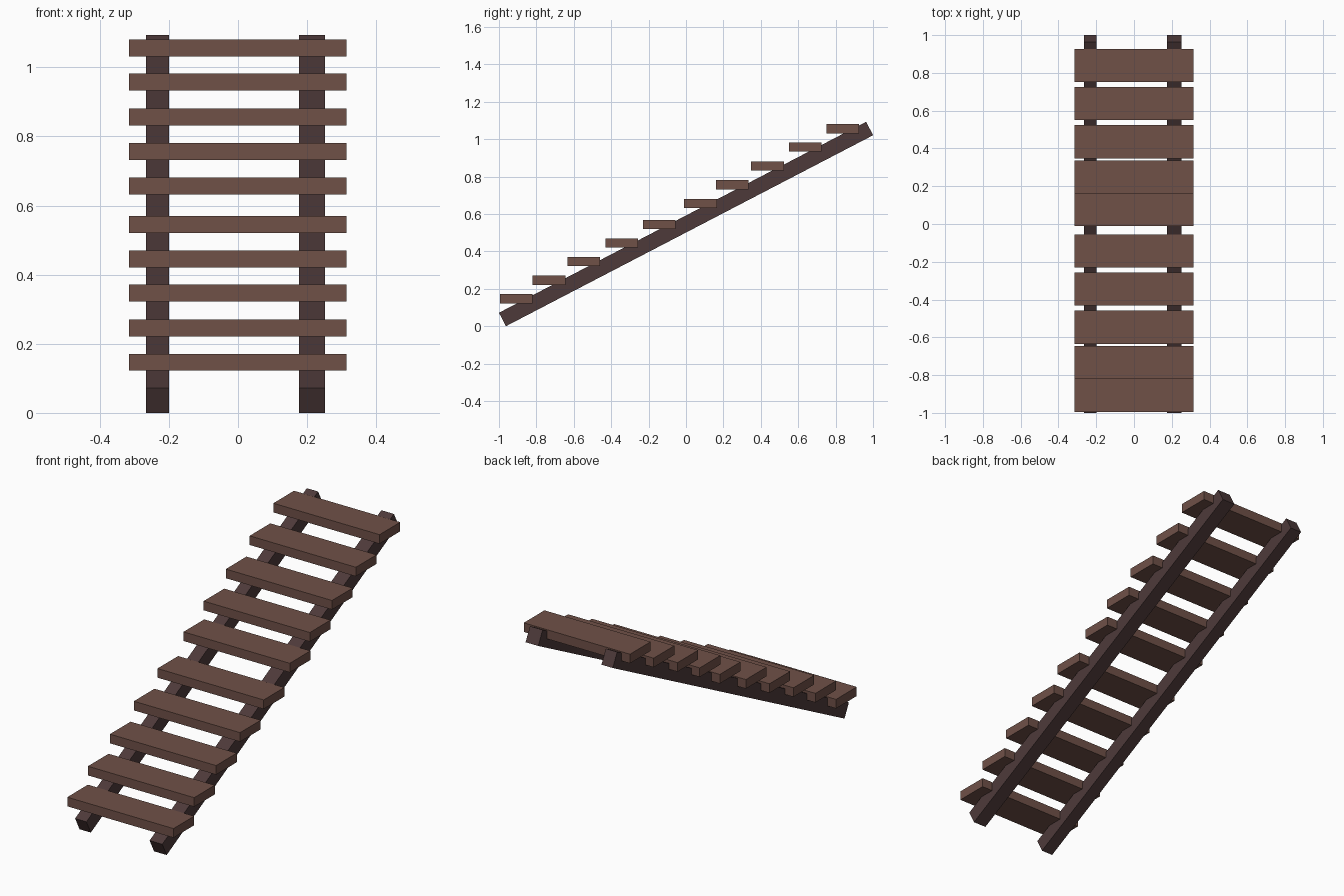
import bpy
from math import atan2, cos, sin, hypot
from mathutils import Matrix, Vector

cube = bpy.data.objects.get("Cube")
if cube:
    bpy.data.objects.remove(cube, do_unlink=True)


def make_material(name, rgb):
    mat = bpy.data.materials.new(name)
    mat.use_nodes = True
    mat.diffuse_color = (*rgb, 1)
    mat.node_tree.nodes["Principled BSDF"].inputs["Base Color"].default_value = (*rgb, 1)
    return mat


def add_box(name, centre, size, mat, tilt=0.0):
    """Box of the given size, tilted about the x axis."""
    bpy.ops.mesh.primitive_cube_add(size=1)
    obj = bpy.context.object
    obj.name = obj.data.name = name
    obj.data.transform(Matrix.Rotation(tilt, 4, "X") @ Matrix.Diagonal((*size, 1)))
    obj.location = centre
    obj.data.materials.append(mat)
    return obj


tread_brown = make_material("tread brown", (0.160, 0.082, 0.064))
rail_brown = make_material("dark rail brown", (0.076, 0.042, 0.042))

# Sloping side rails, described by the two ends of their upper edge
low, high = Vector((0, -1.0, 0.072)), Vector((0, 0.963, 1.093))
run, rise = high.y - low.y, high.z - low.z
slope = atan2(rise, run)
thickness = 0.081
mid = (low + high) / 2 + Vector((0, sin(slope), -cos(slope))) * thickness / 2
for name, x0, x1 in (("right_rail", -0.266, -0.199), ("left_rail", 0.176, 0.251)):
    add_box(name, (( x0 + x1) / 2, mid.y, mid.z),
            (x1 - x0, hypot(run, rise), thickness), rail_brown, slope)

# Level treads: front edge and underside of each, unevenly spaced
treads = [(-0.995, 0.122), (-0.82, 0.221), (-0.634, 0.322), (-0.431, 0.421),
          (-0.231, 0.520), (-0.01, 0.632), (0.16, 0.732), (0.348, 0.832),
          (0.55, 0.933), (0.751, 1.031)]
width, depth, height = 0.63, 0.175, 0.049
for i, (y, z) in enumerate(treads, 1):
    add_box(f"tread_{i}", (-0.001, y + depth / 2, z + height / 2),
            (width, depth, height), tread_brown)
